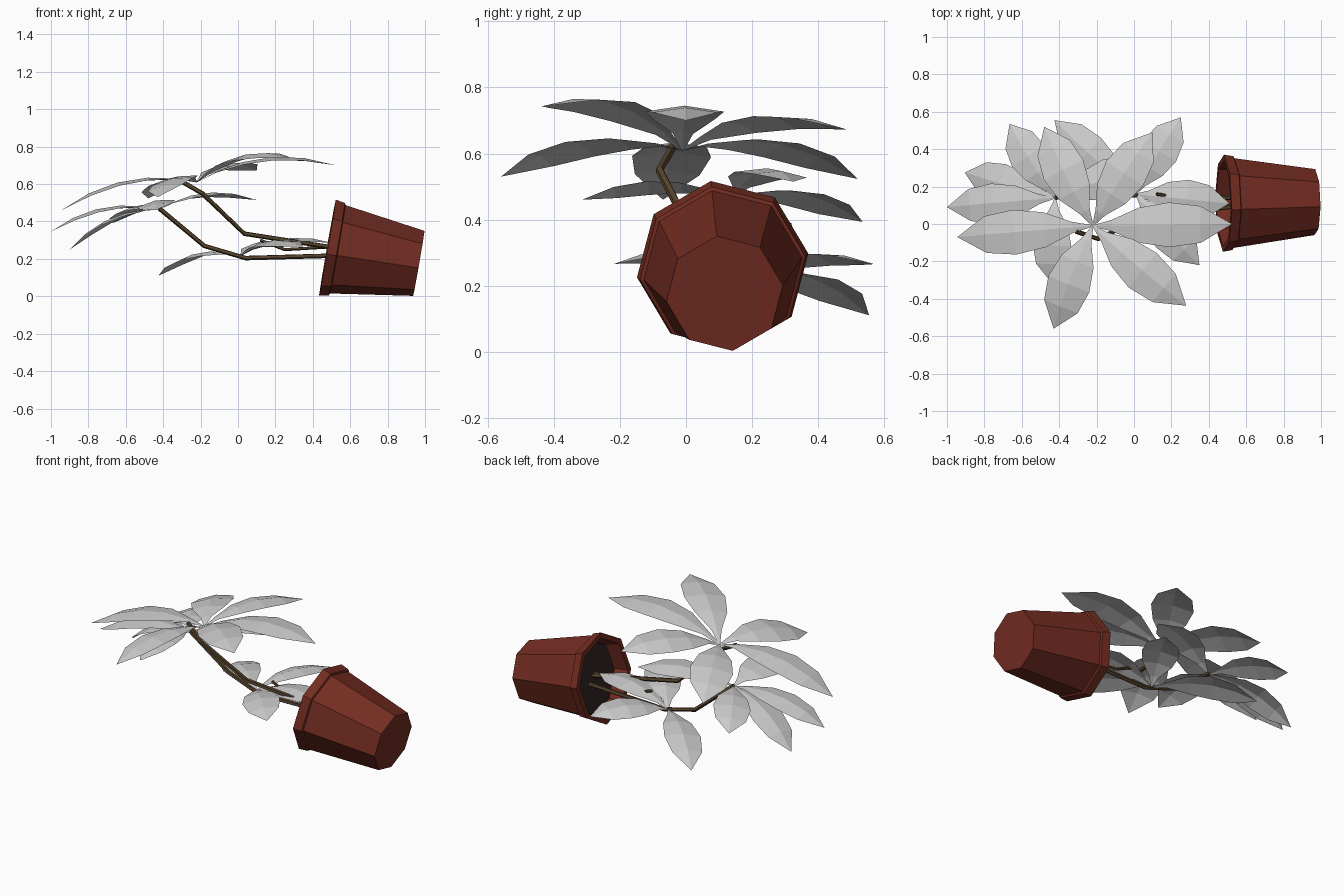
import bpy, bmesh, math
from mathutils import Vector

if "Cube" in bpy.data.objects:
    bpy.data.objects.remove(bpy.data.objects["Cube"])


def material(name, rgb):
    m = bpy.data.materials.new(name)
    m.diffuse_color = (*rgb, 1)
    m.use_nodes = True
    m.node_tree.nodes["Principled BSDF"].inputs["Base Color"].default_value = m.diffuse_color
    return m


def finish(name, bm, mat=None, recalc=True):
    if recalc:
        bmesh.ops.recalc_face_normals(bm, faces=bm.faces)
    me = bpy.data.meshes.new(name)
    bm.to_mesh(me)
    bm.free()
    ob = bpy.data.objects.new(name, me)
    bpy.context.collection.objects.link(ob)
    if mat:
        me.materials.append(mat)
    return ob


def skin(bm, rings, caps=(True, True)):
    for a, b in zip(rings, rings[1:]):
        n = len(a)
        for i in range(n):
            bm.faces.new((a[i], a[(i + 1) % n], b[(i + 1) % n], b[i]))
    if caps[0]:
        bm.faces.new(rings[0][::-1])
    if caps[1]:
        bm.faces.new(rings[-1])


red = material("terracotta", (0.17, 0.025, 0.015))
brown = material("bark", (0.09, 0.055, 0.025))
dark = material("earth", (0.03, 0.02, 0.017))

# Tipped eight-sided pot, lathed about its leaning axis
BASE = Vector((0.967, 0.117, 0.176))
AXIS = (Vector((0.478, 0.111, 0.261)) - BASE).normalized()
SIDE = Vector((0, 0, 1)).cross(AXIS).normalized() * -1
UP = AXIS.cross(SIDE).normalized()
if UP.z < 0:
    UP = -UP
if SIDE.y < 0:
    SIDE = -SIDE


def pot_ring(bm, d, r):
    out = []
    for k in range(8):
        a = math.radians(-8 + 45 * k)
        out.append(bm.verts.new(BASE + AXIS * d + r * (UP * math.cos(a) + SIDE * math.sin(a))))
    return out


bm = bmesh.new()
skin(bm, [pot_ring(bm, d, r) for d, r in
          ((0, 0.178), (0.44, 0.242), (0.445, 0.253), (0.496, 0.262), (0.496, 0.23), (0.40, 0.215))])
finish("pot", bm, red)

# Soil just inside the rim
bm = bmesh.new()
skin(bm, [pot_ring(bm, 0.401, 0.214), pot_ring(bm, 0.415, 0.214)])
finish("soil", bm, dark)


# Stems: five-sided tubes along short bent paths
def stem(name, pts, r=0.013):
    pts = [Vector(p) for p in pts]
    bm = bmesh.new()
    rings = []
    for i, p in enumerate(pts):
        t = (pts[min(i + 1, len(pts) - 1)] - pts[max(i - 1, 0)]).normalized()
        s = t.cross(Vector((0.1, 1, 0.1))).normalized()
        u = t.cross(s)
        rings.append([bm.verts.new(p + r * (s * math.cos(a) + u * math.sin(a)))
                      for a in (math.tau * k / 5 for k in range(5))])
    skin(bm, rings)
    finish(name, bm, brown)


stem("tall_stem", [(0.58, 0.1, 0.25), (0.035, 0.03, 0.335), (-0.19, -0.08, 0.55), (-0.31, -0.04, 0.62)])
stem("middle_stem", [(0.58, 0.14, 0.22), (0.04, 0.15, 0.205), (-0.18, 0.17, 0.27), (-0.42, 0.14, 0.47)])
stem("short_stem", [(0.58, 0.08, 0.27), (0.25, 0.14, 0.25), (0.12, 0.16, 0.3)], 0.009)

# Leaves: arched, pointed blades folded along the midrib
LEAF_UP = Vector((-0.2, 0, 1)).normalized()
BLADE = ((0, 0.03), (0.14, 0.25), (0.34, 0.78), (0.56, 1), (0.78, 0.82), (1, 0))


def leaf_cluster(name, centre, tips, width):
    c = Vector(centre)
    bm = bmesh.new()
    for tip in tips:
        chord = Vector(tip) - c
        side = LEAF_UP.cross(chord).normalized()
        lift = chord.cross(side).normalized()
        prev = None
        for t, w in BLADE:
            mid = c + chord * t + lift * chord.length * 0.115 * 4 * t * (1 - t)
            m = bm.verts.new(mid)
            if w == 0:
                row = [m]
                bm.faces.new((prev[0], prev[1], m))
                bm.faces.new((prev[1], prev[2], m))
            else:
                fold = lift * -0.018 * w
                row = [bm.verts.new(mid + side * width * w + fold), m,
                       bm.verts.new(mid - side * width * w + fold)]
                if prev:
                    for i in (0, 1):
                        bm.faces.new((prev[i], prev[i + 1], row[i + 1], row[i]))
            prev = row
    bmesh.ops.triangulate(bm, faces=bm.faces)
    for f in bm.faces:
        f.normal_update()
        if f.normal.dot(LEAF_UP) < 0:
            f.normal_flip()
    finish(name, bm, recalc=False)


leaf_cluster("top_leaves", (-0.22, -0.01, 0.61),
             [(0.525, 0.0, 0.70), (0.10, 0.49, 0.672), (-0.48, 0.52, 0.523),
              (-0.945, -0.07, 0.46), (-0.43, -0.56, 0.53), (0.28, -0.437, 0.743)], 0.12)
leaf_cluster("middle_leaves", (-0.42, 0.14, 0.465),
             [(0.10, 0.325, 0.515), (-0.665, 0.535, 0.393), (-0.905, 0.275, 0.246),
              (-1.0, 0.09, 0.347), (-0.44, -0.315, 0.46)], 0.105)
leaf_cluster("low_leaves", (0.01, 0.16, 0.215),
             [(0.51, 0.11, 0.285), (0.25, 0.57, 0.265), (-0.425, 0.555, 0.11),
              (0.35, -0.22, 0.265)], 0.105)
